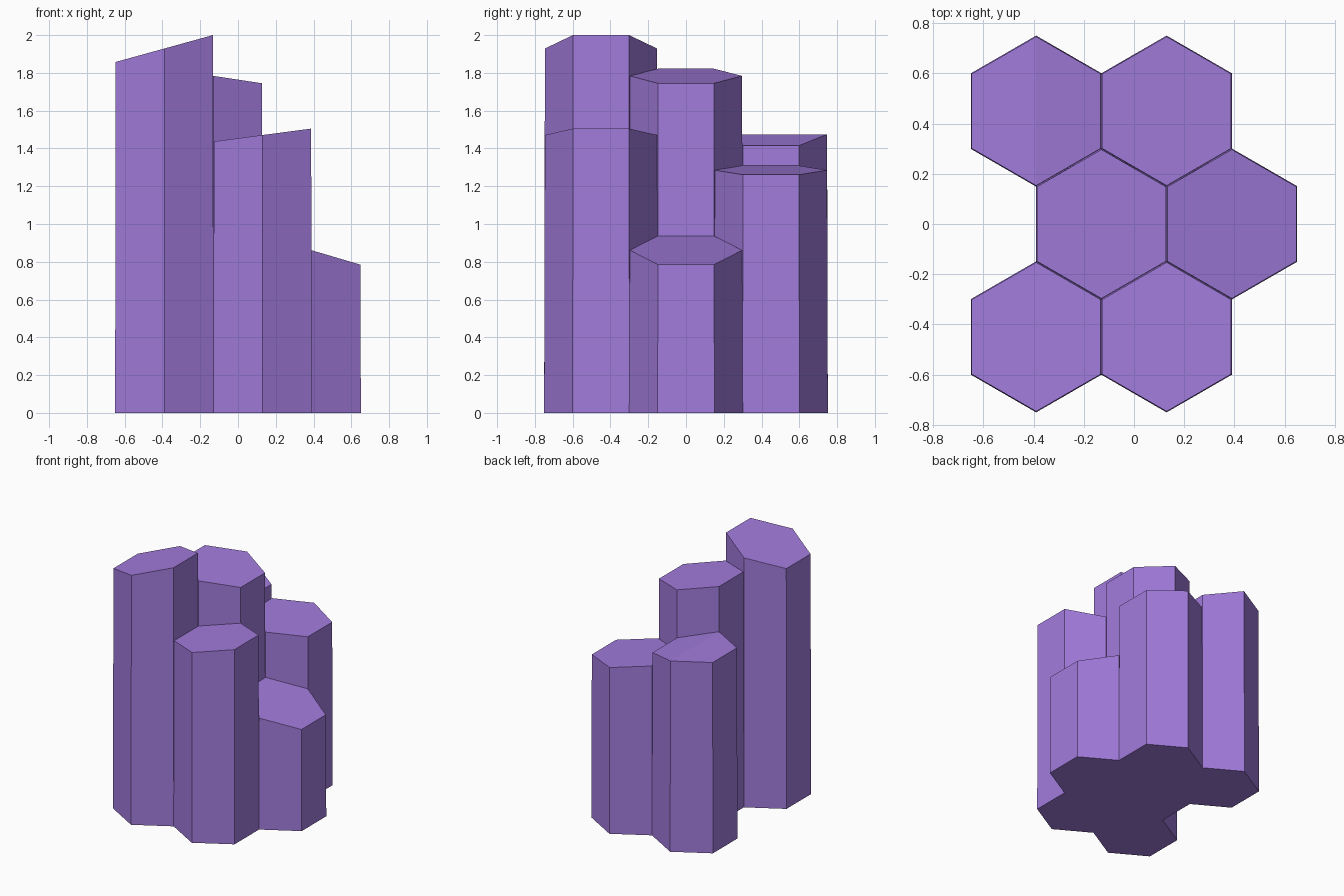
import bpy, bmesh, math

if "Cube" in bpy.data.objects:
    bpy.data.objects.remove(bpy.data.objects["Cube"])

R_BOTTOM, R_TOP = 0.301, 0.297
HALF = 0.26   # half the flat-to-flat width, also the grid step in x

violet = bpy.data.materials.new("violet_stone")
violet.diffuse_color = (0.36, 0.20, 0.72, 1)
violet.use_nodes = True
violet.node_tree.nodes["Principled BSDF"].inputs["Base Color"].default_value = violet.diffuse_color


def hex_column(name, col, row, west, mid, east):
    """Hexagonal column whose top heights vary across x (west, middle, east)."""
    cx, cy = (col * HALF, row * 0.45)
    bm = bmesh.new()
    base, top = [], []
    for i, z in enumerate((mid, west, west, mid, east, east)):
        a = math.radians(90 + 60 * i)
        c, s = math.cos(a), math.sin(a)
        base.append(bm.verts.new((cx + R_BOTTOM * c, cy + R_BOTTOM * s, 0)))
        top.append(bm.verts.new((cx + R_TOP * c, cy + R_TOP * s, z)))
    # sides
    for i in range(6):
        j = (i + 1) % 6
        bm.faces.new((base[i], base[j], top[j], top[i]))
    # underside, and top in two halves along the middle crease
    bm.faces.new(base[::-1])
    bm.faces.new(top[0:4])
    bm.faces.new((top[3], top[4], top[5], top[0]))
    bmesh.ops.recalc_face_normals(bm, faces=bm.faces)
    if abs(west + east - 2 * mid) < 0.01:
        bmesh.ops.dissolve_limit(bm, angle_limit=math.radians(2),
                                 verts=bm.verts, edges=bm.edges)
    mesh = bpy.data.meshes.new(name)
    bm.to_mesh(mesh)
    bm.free()
    mesh.materials.append(violet)
    obj = bpy.data.objects.new(name, mesh)
    bpy.context.collection.objects.link(obj)


# front row
hex_column("front_left_column", -1.5, -1, 1.858, 1.929, 2.0)
hex_column("front_right_column", 0.5, -1, 1.437, 1.471, 1.505)
# middle row
hex_column("centre_column", -0.5, 0, 1.822, 1.784, 1.745)
hex_column("right_column", 1.5, 0, 0.937, 0.861, 0.785)
# back row
hex_column("back_left_column", -1.5, 1, 1.475, 1.475, 1.415)
hex_column("back_right_column", 0.5, 1, 1.309, 1.285, 1.261)
